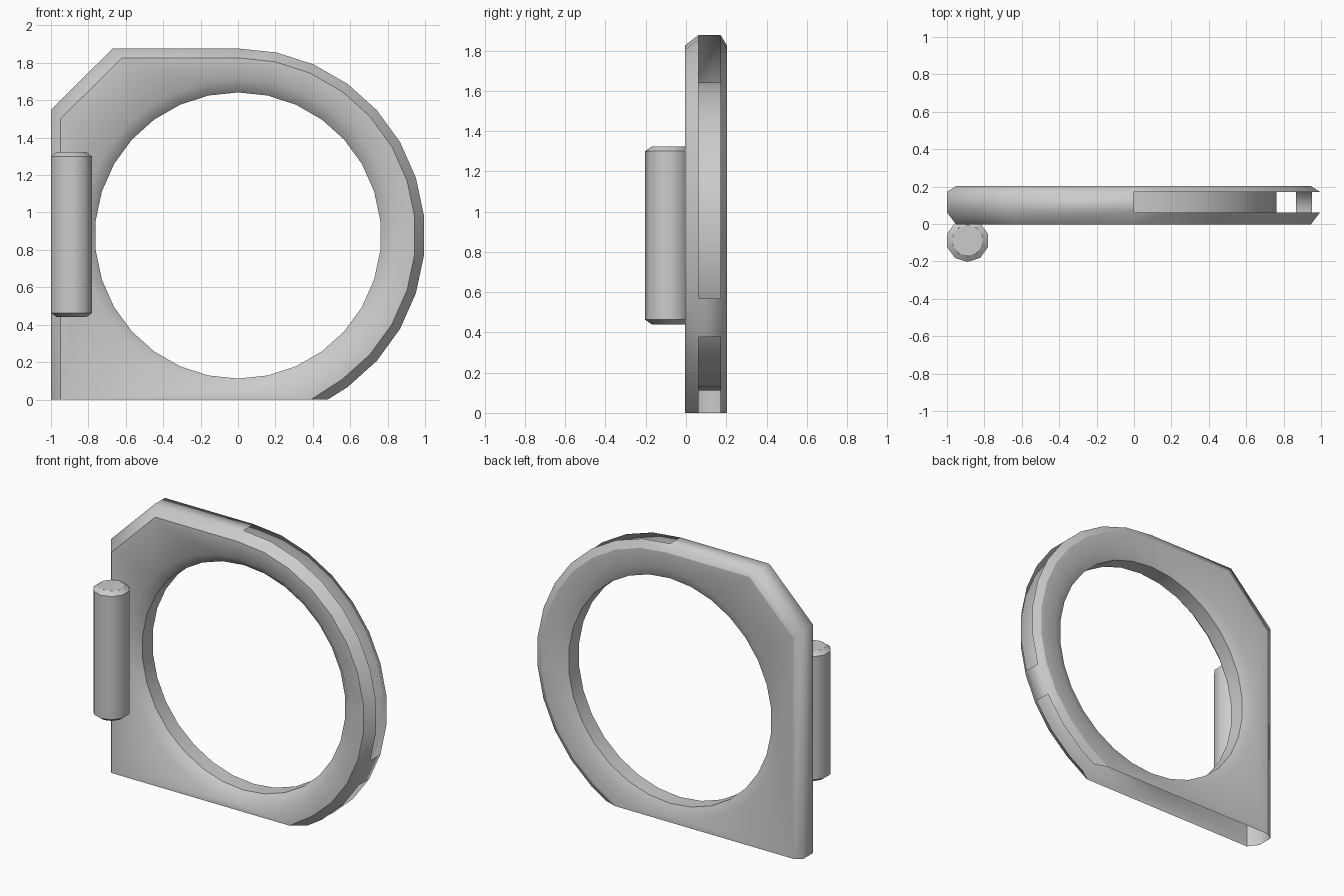
import bpy, bmesh, math

cube = bpy.data.objects.get("Cube")
if cube:
    bpy.data.objects.remove(cube, do_unlink=True)

gray = bpy.data.materials.new("plain gray")
gray.use_nodes = True
colour = (0.6, 0.6, 0.6, 1)
gray.diffuse_color = colour
gray.node_tree.nodes["Principled BSDF"].inputs["Base Color"].default_value = colour

CZ = 0.877                       # height of the ring centre
FRONT, BACK = -0.004, 0.203      # flat faces of the frame
GROOVE_F, GROOVE_B = 0.062, 0.172  # edges of the rim band
STEP = 12                        # degrees per ring segment


def finish(name, bm):
    mesh = bpy.data.meshes.new(name)
    for f in bm.faces:
        f.smooth = True
    bm.to_mesh(mesh)
    bm.free()
    mesh.materials.append(gray)
    obj = bpy.data.objects.new(name, mesh)
    bpy.context.collection.objects.link(obj)
    return obj


def polar(r, deg):
    a = math.radians(deg)
    return (r * math.cos(a), CZ + r * math.sin(a))


def outline(r, shoulder, corner, end):
    """Open outline: square side, cut corner, then the round side."""
    arc = [polar(r, a) for a in range(90, -55, -STEP)]
    return [(-r, 0), (-r, shoulder), (corner, CZ + r)] + arc + [(end, 0)]


def loop(bm, points, y):
    return [bm.verts.new((x, y, z)) for x, z in points]


def strip(bm, a, b, closed=False, keep=lambda i: True):
    n = len(a)
    for i in range(n if closed else n - 1):
        if keep(i):
            j = (i + 1) % n
            bm.faces.new((a[i], a[j], b[j], b[i]))


def edges_of(bm, verts, closed=True):
    pairs = zip(verts, verts[1:] + verts[:1] if closed else verts[1:])
    return [bm.edges.get(p) or bm.edges.new(p) for p in pairs]


# Hollow frame, open underneath and along most of its round rim
bm = bmesh.new()
rim_pts = outline(1.0, 1.55, -0.67, 0.48)
face_pts = outline(0.95, 1.5, -0.62, 0.39)
wide_hole = [polar(0.835, a + 90) for a in range(0, 360, STEP)]
hole = [polar(0.765, a + 90) for a in range(0, 360, STEP)]

rims, holes, sharp = [], [], []
for face_y, groove_y in ((FRONT, GROOVE_F), (BACK, GROOVE_B)):
    edge = loop(bm, face_pts, face_y)
    rim = loop(bm, rim_pts, groove_y)
    outer = loop(bm, wide_hole, face_y)
    inner = loop(bm, hole, groove_y)
    # flat face around the hole
    border = edges_of(bm, edge) + edges_of(bm, outer)
    bmesh.ops.triangle_fill(bm, use_beauty=True, edges=border)
    # outer chamfer and countersink
    strip(bm, edge, rim)
    strip(bm, outer, inner, closed=True)
    sharp += edges_of(bm, edge) + edges_of(bm, inner)
    rims.append(rim)
    holes.append(inner)
strip(bm, *holes, closed=True)
# rim band: the square side and one bridge across the groove
strip(bm, *rims, keep=lambda i: i < 3 or i == 12)
bmesh.ops.recalc_face_normals(bm, faces=bm.faces)
for e in sharp:
    e.smooth = False
finish("ring_frame", bm)

# Hinge barrel with bevelled ends
bm = bmesh.new()
levels = [(0.083, 0.44), (0.115, 0.463), (0.115, 1.3), (0.083, 1.323)]
rings = []
for r, z in levels:
    rings.append([bm.verts.new((-0.89 + r * math.sin(k * math.tau / 10),
                                -0.088 - r * math.cos(k * math.tau / 10), z))
                  for k in range(10)])
for a, b in zip(rings, rings[1:]):
    strip(bm, a, b, closed=True)
for end in (rings[0], rings[-1]):
    bm.faces.new(end)
bmesh.ops.recalc_face_normals(bm, faces=bm.faces)
for ring in rings:
    for e in edges_of(bm, ring):
        e.smooth = False
finish("hinge_barrel", bm)
